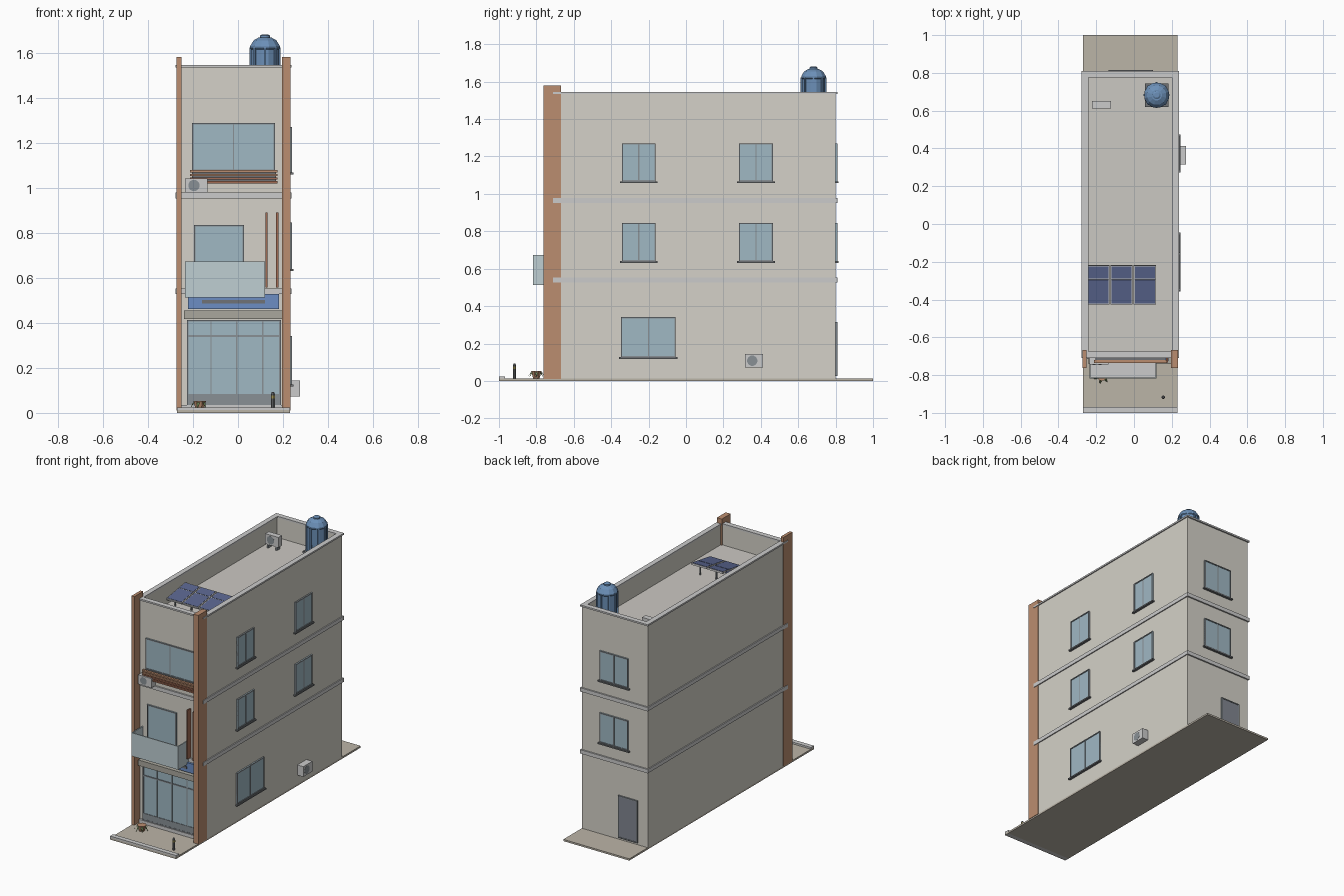
import bpy, math
from mathutils import Vector, Matrix

if "Cube" in bpy.data.objects:
    bpy.data.objects.remove(bpy.data.objects["Cube"])

COL = dict(wall=(.66, .64, .58), trim=(.64, .63, .61), roof=(.60, .58, .54), brown=(.50, .27, .16),
           red=(.36, .15, .09), glass=(.35, .48, .55), pane=(.52, .62, .65), dark=(.16, .17, .18),
           frame=(.25, .28, .30), blue=(.15, .28, .48), sign=(.15, .27, .55), navy=(.10, .13, .27),
           ground=(.50, .46, .39), canopy=(.40, .39, .34), door=(.22, .24, .28), unit=(.72, .72, .70),
           kick=(.25, .28, .30), green=(.20, .32, .12), yellow=(.6, .5, .15))
MATS = {}


def mat(c):
    if c not in MATS:
        MATS[c] = bpy.data.materials.new(c)
        MATS[c].diffuse_color = (*COL[c], 1)
    return MATS[c]


def mesh(name, verts, faces, c):
    me = bpy.data.meshes.new(name)
    me.from_pydata(verts, [], faces)
    me.materials.append(mat(c))
    ob = bpy.data.objects.new(name, me)
    bpy.context.collection.objects.link(ob)
    return ob


def box(name, x, y, z, c, M=None):
    v = [Vector((a, b, d)) for a in x for b in y for d in z]
    if M:
        v = [M @ p for p in v]
    f = [(0, 1, 3, 2), (4, 6, 7, 5), (0, 4, 5, 1), (2, 3, 7, 6), (0, 2, 6, 4), (1, 5, 7, 3)]
    return mesh(name, v, f, c)


def lathe(name, prof, n, c, M=Matrix()):
    v = [M @ Vector((r * math.cos(2 * math.pi * (i + .5) / n), r * math.sin(2 * math.pi * (i + .5) / n), z))
         for r, z in prof for i in range(n)]
    f = [(k * n + i, k * n + (i + 1) % n, (k + 1) * n + (i + 1) % n, (k + 1) * n + i)
         for k in range(len(prof) - 1) for i in range(n)]
    f += [tuple(range(n))[::-1], tuple(range(len(v) - n, len(v)))]
    return mesh(name, v, f, c)


# Wall frames: local x along the wall, local -y outward
FRONT = Matrix.Translation((0, -.70, 0))
RIGHT = Matrix.Translation((.23, 0, 0)) @ Matrix.Rotation(math.pi / 2, 4, 'Z')
BACK = Matrix.Translation((0, .80, 0)) @ Matrix.Rotation(math.pi, 4, 'Z')


def frame(name, x, z, M, t=.007, d=.010):
    for i, e in enumerate(x):
        s = (e, e + t) if i == 0 else (e - t, e)
        box(name + "_jamb", s, (-d, 0), z, 'frame', M)
    for i, e in enumerate(z):
        s = (e, e + t) if i == 0 else (e - t, e)
        box(name + "_rail", x, (-d, 0), s, 'frame', M)


def window(name, x, z, M, sill=True, mullion=True):
    box(name + "_glass", x, (-.006, .005), z, 'glass', M)
    frame(name, x, z, M)
    m = sum(x) / 2
    if mullion:
        box(name + "_mullion", (m - .003, m + .003), (-.009, 0), z, 'frame', M)
    if sill:
        box(name + "_sill", (x[0] - .01, x[1] + .01), (-.016, 0), (z[0] - .009, z[0]), 'dark', M)


def air_unit(name, x, z, M, d=.045):
    box(name, x, (-d, 0), z, 'unit', M)
    h = (z[1] - z[0]) * .4
    c = Matrix.Translation((x[0] * .6 + x[1] * .4, -d, sum(z) / 2)) @ Matrix.Rotation(math.pi / 2, 4, 'X')
    lathe(name + "_fan", [(h, -.002), (h, .001)], 12, 'frame', M @ c)


# Ground and kerb
box("ground_slab", (-.27, .23), (-1, 1), (0, .012), 'ground')
box("front_kerb", (-.27, .23), (-1, -.968), (0, .024), 'trim')
box("plinth", (-.25, .20), (-.715, -.69), (.01, .035), 'trim')

# Building body and parapet
box("body", (-.27, .23), (-.70, .80), (.01, 1.39), 'wall')
box("roof_deck", (-.26, .22), (-.69, .79), (1.39, 1.40), 'roof')


def ring(name, x, y, t, z, c):
    for e in ((x[0], x[0] + t), (x[1] - t, x[1])):
        box(name + "_side", e, y, z, c)
    for e in ((y[0], y[0] + t), (y[1] - t, y[1])):
        box(name + "_end", (x[0] + t, x[1] - t), e, z, c)


ring("parapet", (-.27, .23), (-.70, .80), .024, (1.39, 1.535), 'wall')
ring("parapet_cap", (-.277, .237), (-.71, .81), .035, (1.535, 1.546), 'trim')
for z in (.527, .952):
    box("floor_band", (-.277, .237), (-.71, .81), (z, z + .026), 'trim')

# Front corner columns
for x in ((-.273, -.252), (.196, .233)):
    box("front_column", x, (-.763, -.668), (.01, 1.58), 'brown')

# Side and back windows
for z in ((.64, .845), (1.067, 1.27)):
    for y in ((-.343, -.162), (.283, .465)):
        window("side_window", y, z, RIGHT)
    window("back_window", (-.09, .125), z, BACK)
window("side_ground_window", (-.348, -.055), (.127, .342), RIGHT)
box("back_door", (.055, .19), (-.007, 0), (.03, .31), 'door', BACK)
frame("back_door_frame", (.05, .195), (.025, .315), BACK)

# Top floor window and slats below it
window("upper_front_window", (-.205, .165), (1.075, 1.287), FRONT, sill=False)
for i, z in enumerate((1.02, 1.036, 1.052, 1.068)):
    box("upper_slat", (-.213, .176), (-.036, -.02), (z, z + .010), 'red' if i < 2 else 'brown', FRONT)
box("slat_backing", (-.205, .168), (-.02, 0), (1.022, 1.073), 'dark', FRONT)

# Middle floor door, balcony and fins
window("balcony_door", (-.195, .027), (.553, .835), FRONT, sill=False, mullion=False)
box("balcony_floor", (-.232, .117), (-.115, 0), (.515, .53), 'trim', FRONT)
box("balcony_front_glass", (-.236, .12), (-.119, -.112), (.513, .673), 'pane', FRONT)
for x in ((-.236, -.229), (.113, .12)):
    box("balcony_side_glass", x, (-.112, 0), (.513, .673), 'pane', FRONT)
for x in (.122, .169):
    box("vertical_fin", (x, x + .01), (-.034, 0), (.556, .89), 'red', FRONT)

# Blank sign board and canopy
box("sign_board", (-.222, .182), (-.025, 0), (.462, .527), 'sign', FRONT)
box("sign_bar", (-.16, .12), (-.03, -.02), (.485, .501), 'dark', FRONT)
box("canopy", (-.24, .196), (-.04, 0), (.417, .455), 'canopy', FRONT)

# Shopfront
window("shopfront", (-.227, .19), (.035, .412), FRONT, sill=False, mullion=False)
box("shopfront_kick", (-.22, .183), (-.009, 0), (.04, .083), 'kick', FRONT)
box("shopfront_transom", (-.22, .183), (-.010, 0), (.337, .345), 'frame', FRONT)
for x in (-.12, -.005, .11):
    box("shopfront_post", (x - .003, x + .003), (-.010, 0), (.08, .41), 'frame', FRONT)

# Air conditioning units
air_unit("front_air_unit", (-.236, -.135), (.978, 1.042), FRONT)
air_unit("side_air_unit", (.315, .413), (.073, .143), RIGHT)
air_unit("roof_air_unit", (-.222, -.122), (1.425, 1.495), Matrix.Translation((0, .65, 0)), .038)
for x in (-.205, -.14):
    box("roof_air_unit_foot", (x - .005, x + .005), (.615, .647), (1.40, 1.425), 'frame')

# Water tank on its stand
T = Matrix.Translation((.12, .682, 0))
box("tank_platform", (.057, .183), (.619, .745), (1.435, 1.447), 'dark')
for x in (.064, .176):
    for y in (.626, .738):
        box("tank_leg", (x - .005, x + .005), (y - .005, y + .005), (1.40, 1.435), 'dark')
lathe("water_tank", [(.062, 1.447), (.064, 1.52), (.064, 1.615), (.068, 1.62), (.068, 1.63),
                     (.052, 1.655), (.028, 1.668)], 12, 'blue', T)
lathe("tank_lid", [(.022, 1.665), (.022, 1.676), (.014, 1.681)], 12, 'blue', T)
for i in range(8):
    R = T @ Matrix.Rotation(math.pi / 4 * i, 4, 'Z')
    box("tank_rib", (.058, .069), (-.005, .005), (1.447, 1.622), 'blue', R)

# Tilted solar panels
S = Matrix.Translation((0, -.322, 1.452)) @ Matrix.Rotation(math.radians(9), 4, 'X')
for x in (-.248, -.125, -.002):
    box("solar_frame", (x, x + .118), (-.104, .104), (-.007, .004), 'unit', S)
    for y in ((-.098, .028), (.034, .098)):
        box("solar_cells", (x + .006, x + .112), y, (.002, .006), 'navy', S)
    for y, h in ((-.41, 1.436), (-.235, 1.462)):
        box("solar_leg", (x + .055, x + .063), (y - .004, y + .004), (1.40, h), 'frame')

# Planter and bollard in the forecourt
P = Matrix.Translation((-.17, -.80, 0))
lathe("planter_pot", [(.018, .012), (.028, .045), (.03, .052)], 8, 'brown', P)
for i in range(7):
    R = P @ Matrix.Rotation(2 * math.pi * i / 7, 4, 'Z')
    mesh("planter_leaf", [R @ Vector(p) for p in ((.012, 0, .05), (.03, -.007, .045), (.03, .007, .045), (.047, 0, .02))],
         [(0, 1, 2), (1, 3, 2)], 'green')
B = Matrix.Translation((.155, -.917, 0))
lathe("bollard", [(.009, .012), (.009, .085), (.005, .093)], 8, 'dark', B)
lathe("bollard_band", [(.0095, .065), (.0095, .078)], 8, 'yellow', B)

for m in bpy.data.materials:
    if m.users and not m.is_grease_pencil:
        m.use_nodes = True
        m.node_tree.nodes["Principled BSDF"].inputs["Base Color"].default_value = m.diffuse_color
